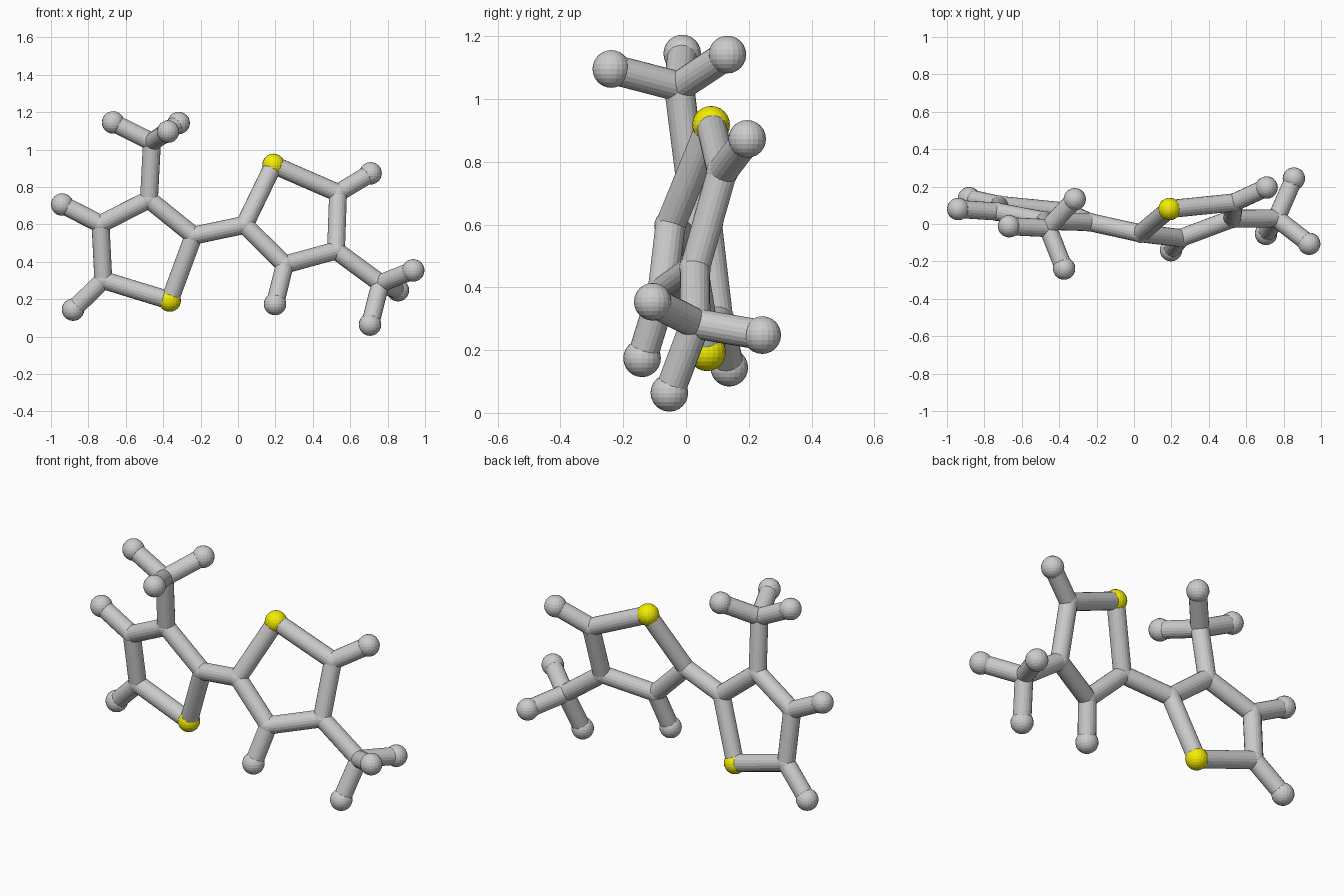
import bpy
from mathutils import Vector

if "Cube" in bpy.data.objects:
    bpy.data.objects.remove(bpy.data.objects["Cube"])

STICK_R, SIDES = 0.048, 20
RADII = {"carbon": 0.051, "sulfur": 0.06, "hydrogen": 0.06}

yellow = bpy.data.materials.new("yellow")
yellow.diffuse_color = (0.9, 0.85, 0.0, 1)
yellow.use_nodes = True
yellow.node_tree.nodes["Principled BSDF"].inputs["Base Color"].default_value = yellow.diffuse_color


# Ball for one atom
def ball(kind, name, p):
    bpy.ops.mesh.primitive_uv_sphere_add(segments=SIDES, ring_count=12, radius=RADII[kind], location=p)
    ob = bpy.context.object
    ob.name = f"{kind}_ball_{name}"
    if kind == "sulfur":
        ob.data.materials.append(yellow)


# Cylindrical rod between two atoms
def rod(name, a, b):
    a, b = Vector(a), Vector(b)
    d = b - a
    bpy.ops.mesh.primitive_cylinder_add(vertices=SIDES, radius=STICK_R, depth=d.length, location=(a + b) / 2)
    ob = bpy.context.object
    ob.rotation_euler = d.to_track_quat('Z', 'Y').to_euler()
    ob.name = f"bond_rod_{name}"


# Each half: ring atoms (sulfur first, in order), then side atoms and what they attach to
halves = {
    "left": {
        "ring": [(-0.365, 0.067, 0.193), (-0.237, 0.01, 0.54), (-0.476, 0.017, 0.733),
                 (-0.735, 0.067, 0.602), (-0.72, 0.102, 0.302)],
        "ring_h": {3: (-0.94, 0.08, 0.706), 4: (-0.882, 0.138, 0.144)},
        "methyl_on": 2,
        "methyl": (-0.46, -0.022, 1.04),
        "methyl_h": [(-0.668, -0.012, 1.145), (-0.317, 0.132, 1.142), (-0.374, -0.238, 1.096)],
    },
    "right": {
        "ring": [(0.19, 0.08, 0.918), (0.035, -0.05, 0.597), (0.25, -0.075, 0.385),
                 (0.524, 0.028, 0.46), (0.535, 0.115, 0.768)],
        "ring_h": {2: (0.198, -0.14, 0.174), 4: (0.709, 0.195, 0.873)},
        "methyl_on": 3,
        "methyl": (0.762, 0.03, 0.285),
        "methyl_h": [(0.937, -0.106, 0.354), (0.855, 0.243, 0.248), (0.706, -0.053, 0.064)],
    },
}

for side, h in halves.items():
    ring = h["ring"]
    # Five-sided ring
    for i, p in enumerate(ring):
        ball("carbon" if i else "sulfur", f"{side}_ring_{i}", p)
        rod(f"{side}_ring_{i}", p, ring[(i + 1) % 5])
    # Single balls on the ring
    for i, p in h["ring_h"].items():
        ball("hydrogen", f"{side}_ring_{i}", p)
        rod(f"{side}_ring_end_{i}", ring[i], p)
    # Three-pronged side branch
    ball("carbon", f"{side}_branch", h["methyl"])
    rod(f"{side}_branch", ring[h["methyl_on"]], h["methyl"])
    for i, p in enumerate(h["methyl_h"]):
        ball("hydrogen", f"{side}_branch_{i}", p)
        rod(f"{side}_branch_end_{i}", h["methyl"], p)

# Link between the two rings
rod("link", halves["left"]["ring"][1], halves["right"]["ring"][1])
